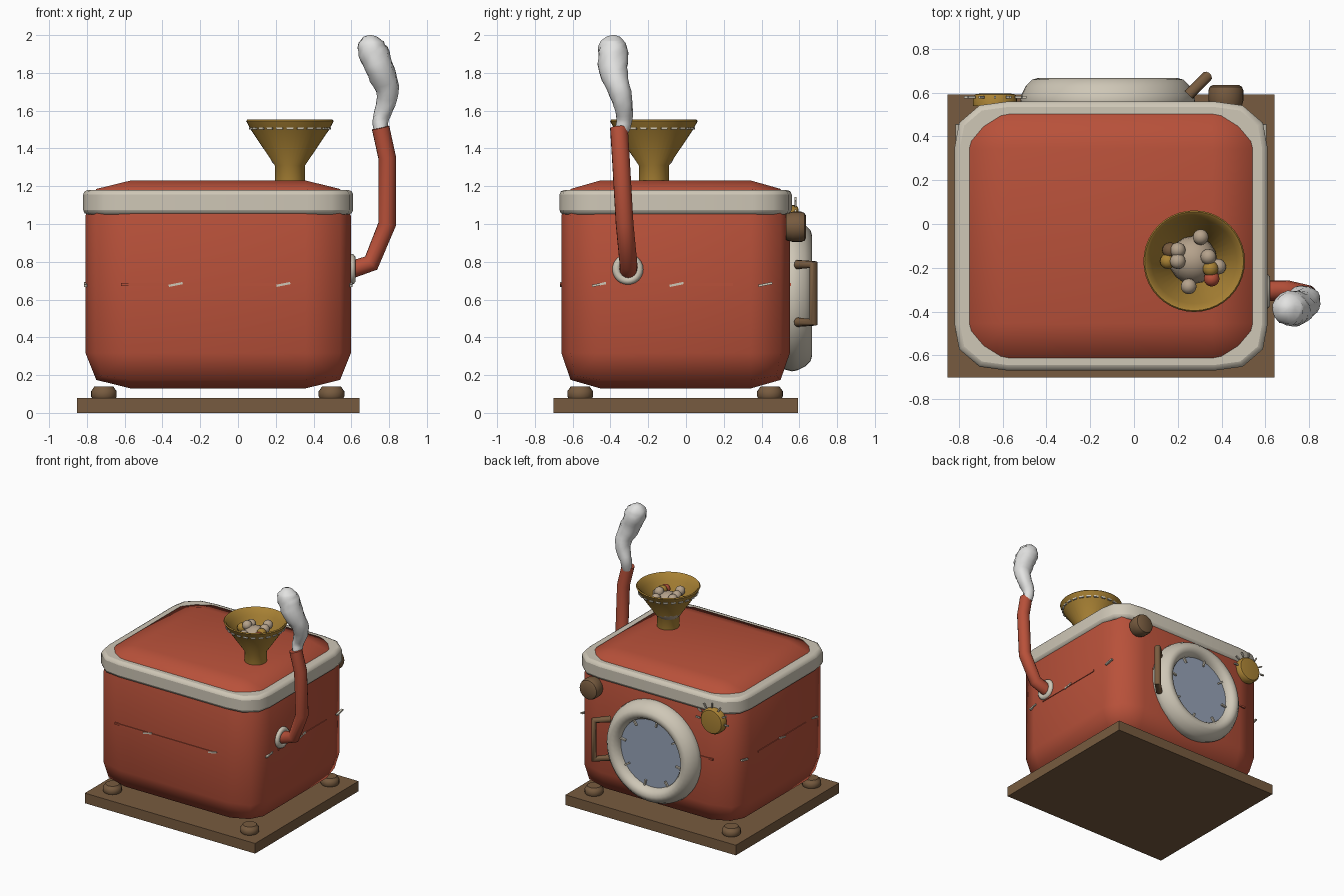
import bpy, bmesh, math, random
from mathutils import Vector, Matrix, Quaternion

if "Cube" in bpy.data.objects:
    bpy.data.objects.remove(bpy.data.objects["Cube"])
random.seed(4)

def material(name, r, g, b):
    m = bpy.data.materials.new(name)
    m.diffuse_color = (r, g, b, 1)
    m.use_nodes = True
    m.node_tree.nodes["Principled BSDF"].inputs["Base Color"].default_value = m.diffuse_color
    return m

RED = material("brick_red", .48, .082, .042)
CREAM = material("cream", .62, .57, .47)
BROWN = material("wood_brown", .185, .105, .05)
GOLD = material("brass", .40, .225, .035)
GLASS = material("blue_glass", .31, .37, .48)
SMOKE = material("smoke_white", .76, .76, .75)
BEIGE = material("beige", .46, .36, .26)
CX, CY = -.105, -.055

def finish(name, bm, mat, angle=40):
    bmesh.ops.recalc_face_normals(bm, faces=bm.faces)
    me = bpy.data.meshes.new(name)
    bm.to_mesh(me)
    bm.free()
    me.materials.append(mat)
    me.shade_smooth()
    me.set_sharp_from_angle(angle=math.radians(angle))
    ob = bpy.data.objects.new(name, me)
    bpy.context.collection.objects.link(ob)
    return ob

def box(name, loc, size, mat, bevel=0, segs=2, rot=None, vertical=0, angle=40):
    """Box; vertical rounds the upright edges, bevel rounds all edges (unit space)."""
    bm = bmesh.new()
    bmesh.ops.create_cube(bm, size=1)
    if vertical:
        up = [e for e in bm.edges if abs(e.verts[0].co.z - e.verts[1].co.z) > .5]
        bmesh.ops.bevel(bm, geom=up, offset=vertical, segments=segs, profile=.58, affect='EDGES')
    elif bevel:
        bmesh.ops.bevel(bm, geom=bm.edges[:], offset=bevel, segments=segs, profile=.58, affect='EDGES')
    M = Matrix.Translation(loc) @ (rot or Matrix()) @ Matrix.Diagonal((*size, 1))
    bm.transform(M)
    return finish(name, bm, mat, angle)

def skin(bm, rings, closed=False):
    vs = [[bm.verts.new(p) for p in r] for r in rings]
    n = len(vs[0])
    pairs = list(zip(vs, vs[1:])) + ([(vs[-1], vs[0])] if closed else [])
    for a, b in pairs:
        for i in range(n):
            bm.faces.new((a[i], a[(i + 1) % n], b[(i + 1) % n], b[i]))
    if not closed:
        bm.faces.new(vs[0])
        bm.faces.new(vs[-1])

def lathe(name, prof, loc, mat, axis='Z', n=32, closed=False):
    bm = bmesh.new()
    skin(bm, [[(r * math.cos(t * math.tau / n), r * math.sin(t * math.tau / n), z)
               for t in range(n)] for r, z in prof], closed)
    R = {'Z': Matrix(), 'Y': Matrix.Rotation(-math.pi / 2, 4, 'X'),
         'X': Matrix.Rotation(math.pi / 2, 4, 'Y')}[axis]
    bm.transform(Matrix.Translation(loc) @ R)
    return finish(name, bm, mat)

def sweep(name, pts, radii, mat, n=12, jitter=0, angle=50):
    pts = [Vector(p) for p in pts]
    segs = [(b - a).normalized() for a, b in zip(pts, pts[1:])]
    q = Vector((0, 0, 1)).rotation_difference(segs[0])
    prev, rings = segs[0], []
    for i, p in enumerate(pts):
        a, b = segs[max(i - 1, 0)], segs[min(i, len(segs) - 1)]
        t = (a + b).normalized()
        q = prev.rotation_difference(t) @ q
        prev = t
        rings.append([p + q @ Vector((math.cos(k * math.tau / n), math.sin(k * math.tau / n), 0))
                      * radii[i] * (1 + random.uniform(-jitter, jitter)) for k in range(n)])
    bm = bmesh.new()
    skin(bm, rings)
    return finish(name, bm, mat, angle)

def ball(name, loc, r, mat):
    bm = bmesh.new()
    bmesh.ops.create_uvsphere(bm, u_segments=16, v_segments=10, radius=r)
    bm.transform(Matrix.Translation(loc))
    return finish(name, bm, mat)

# Stand and feet
box("base_board", (CX, CY, .04), (1.495, 1.295, .08), BROWN)
for x in (-.71, .495):
    for y in (-.56, .445):
        lathe("foot", [(.064, .08), (.068, .087), (.068, .115), (.06, .125), (.05, .14)], (x, y, 0), BROWN, n=20)

# Body and lid trim
box("body", (CX, CY, .68), (1.405, 1.21, 1.1), RED, bevel=.17, angle=60)
trim = box("lid_trim", (CX, CY, 1.115), (1.43, 1.23, .13), CREAM, vertical=.17, segs=3)
mod = trim.modifiers.new("soft_edges", 'BEVEL')
mod.width, mod.segments, mod.limit_method = .025, 2, 'ANGLE'
mod.angle_limit = math.radians(50)

# Seam lines around the body with small stitches
for y in (CY - .604, CY + .604):
    box("seam_line", (-.17, y, .68), (.9, .012, .014), RED)
    for x in (-.33, .24):
        box("seam_stitch", (x, y, .68), (.075, .016, .012), CREAM, rot=Matrix.Rotation(-.2, 4, 'Y'))
for x in (CX - .702, CX + .702):
    box("seam_line", (x, -.05, .68), (.012, .6, .014), RED)
    for y in (-.46, -.05, .42):
        box("seam_stitch", (x, y, .68), (.016, .075, .012), CREAM, rot=Matrix.Rotation(.2, 4, 'X'))

# Round door on the back
D = (-.12, 0, .62)
lathe("door_ring", [(.39, .52), (.4, .56), (.395, .59), (.375, .63), (.345, .66), (.32, .667),
                    (.29, .655), (.27, .625), (.265, .59), (.265, .52)], D, CREAM, 'Y', 48, True)
lathe("door_glass", [(.275, .53), (.275, .605)], D, GLASS, 'Y', 48)
for k in range(8):
    a = k * math.tau / 8 + .2
    box("door_tick", (D[0] + .25 * math.cos(a), .612, D[2] + .25 * math.sin(a)), (.05, .016, .012),
        CREAM, rot=Matrix.Rotation(-a, 4, 'Y'))

# Door handle, knob and brass button
sweep("door_handle", [(.25, .59, .785), (.335, .675, .785), (.335, .675, .48), (.25, .59, .48)],
      [.025] * 4, BROWN, 10)
lathe("knob", [(.07, .53), (.08, .565), (.08, .61), (.074, .627), (.06, .635)], (.42, 0, .985), BROWN, 'Y', 24)
lathe("brass_button", [(.1, .54), (.1, .58), (.09, .593), (.07, .596)], (-.635, 0, 1.0), GOLD, 'Y', 28)
for k in range(7):
    a = math.pi * k / 6
    box("button_ray", (-.635 + .125 * math.cos(a), .58, 1.0 + .125 * math.sin(a)), (.035, .012, .01),
        CREAM, rot=Matrix.Rotation(-a, 4, 'Y'))

# Exhaust pipe with collar
sweep("exhaust_pipe", [(.56, -.305, .745), (.705, -.305, .793), (.79, -.325, 1.0), (.79, -.345, 1.35),
                       (.755, -.355, 1.51)], [.047] * 5, RED, 16)
lathe("pipe_collar", [(.06 + .022 * math.cos(k * math.tau / 10), .022 * math.sin(k * math.tau / 10))
                      for k in range(10)], (.6, -.308, .76), CREAM, 'X', 24, True)

# Smoke plume: smoothly interpolated, slightly lumpy
key = [(.755, -.34, 1.49, .036), (.755, -.325, 1.56, .042), (.785, -.335, 1.64, .052), (.79, -.355, 1.72, .062),
       (.75, -.385, 1.82, .075), (.715, -.387, 1.91, .079), (.70, -.386, 1.965, .063), (.70, -.384, 1.992, .035),
       (.70, -.384, 2.0, .008)]
key = [Vector(k) for k in key]
path = []
for i in range(len(key) - 1):
    p0, p1, p2, p3 = key[max(i - 1, 0)], key[i], key[i + 1], key[min(i + 2, len(key) - 1)]
    steps = 3 if i < 6 else 1
    for s in range(steps):
        t = s / steps
        path.append(.5 * (2 * p1 + (p2 - p0) * t + (2 * p0 - 5 * p1 + 4 * p2 - p3) * t * t
                          + (3 * p1 - p0 - 3 * p2 + p3) * t ** 3))
path.append(key[-1])
sweep("smoke", [p.xyz for p in path], [p.w for p in path], SMOKE, 16, .07, 70)

# Funnel with a stitched rim
F = (.275, -.17, 0)
lathe("funnel", [(.08, 1.18), (.08, 1.31), (.208, 1.5), (.232, 1.545), (.226, 1.552), (.215, 1.545),
                 (.195, 1.5), (.068, 1.31), (.068, 1.18)], F, GOLD, n=40, closed=True)
for k in range(24):
    a = k * math.tau / 24
    box("rim_stitch", (F[0] + .212 * math.cos(a), F[1] + .212 * math.sin(a), 1.505), (.012, .035, .012),
        CREAM, rot=Matrix.Rotation(a, 4, 'Z'))

# Ingredients in the funnel
ball("large_ball", (.27, -.165, 1.39), .11, BEIGE)
for x, y, z, m in [(.305, -.06, 1.48, BEIGE), (.165, -.12, 1.46, BROWN), (.155, -.17, 1.46, GOLD),
                   (.2, -.12, 1.48, BEIGE), (.2, -.17, 1.49, BEIGE), (.34, -.15, 1.49, BEIGE),
                   (.35, -.205, 1.48, GOLD), (.355, -.25, 1.47, RED), (.25, -.285, 1.47, BEIGE),
                   (.385, -.195, 1.45, BEIGE)]:
    ball("small_ball", (x, y, z), .036, m)
